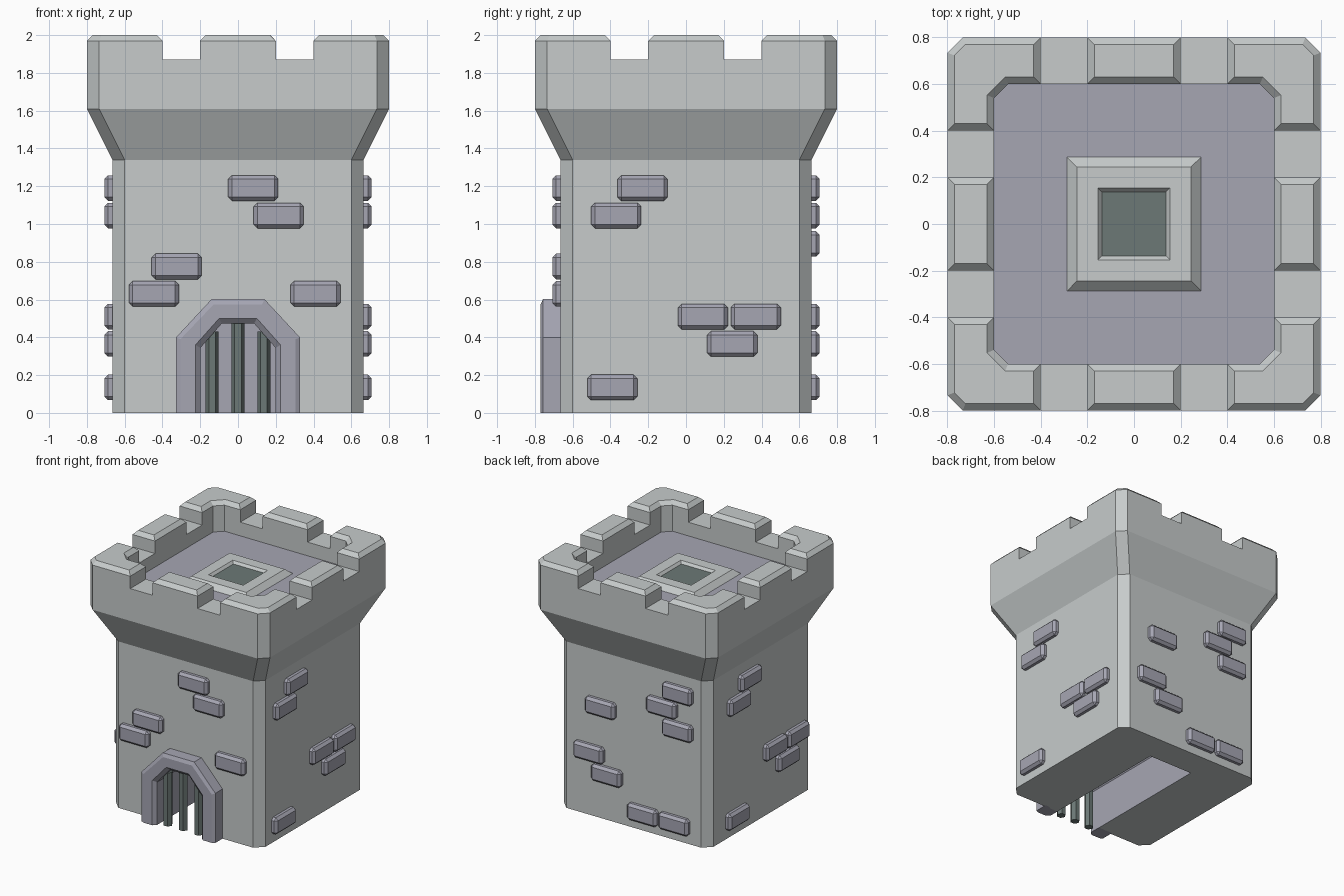
import bpy, bmesh, math
from mathutils import Matrix, Vector

if "Cube" in bpy.data.objects:
    bpy.data.objects.remove(bpy.data.objects["Cube"])


def material(name, rgb):
    m = bpy.data.materials.new(name)
    m.diffuse_color = (*rgb, 1)
    m.use_nodes = True
    m.node_tree.nodes["Principled BSDF"].inputs["Base Color"].default_value = m.diffuse_color
    return m


STONE = material("pale_stone", (0.57, 0.60, 0.60))
BRICK = material("lilac_stone", (0.38, 0.38, 0.45))
IRON = material("dark_iron", (0.15, 0.19, 0.18))


def finish(name, bm, *mats):
    bmesh.ops.recalc_face_normals(bm, faces=bm.faces)
    me = bpy.data.meshes.new(name)
    bm.to_mesh(me)
    bm.free()
    for m in mats:
        me.materials.append(m)
    ob = bpy.data.objects.new(name, me)
    bpy.context.collection.objects.link(ob)
    return ob


def loft(bm, rings):
    """Skin closed rings of points; returns the first and last cap."""
    vs = [[bm.verts.new(p) for p in r] for r in rings]
    n = len(vs[0])
    for a, b in zip(vs, vs[1:]):
        for i in range(n):
            j = (i + 1) % n
            bm.faces.new((a[i], a[j], b[j], b[i]))
    return bm.faces.new(vs[0]), bm.faces.new(vs[-1])


def octagon(h, c, z):
    q = [(h, -c), (h, c), (c, h), (-c, h), (-h, c), (-h, -c), (-c, -h), (c, -h)]
    return [(x, y, z) for x, y in q]


def square(h, z):
    return [(-h, -h, z), (h, -h, z), (h, h, z), (-h, h, z)]


def arch(w, spring, t, top, y, base=0):
    half = [(w, base), (w, spring), (t, top)]
    return [(x, y, z) for x, z in half] + [(-x, y, z) for x, z in reversed(half)]


# Tower body: shaft, flared parapet and sunken roof
ROOF = 1.76
bm = bmesh.new()
_, roof = loft(bm, [octagon(.665, .6, 0), octagon(.665, .6, 1.34), octagon(.8, .735, 1.61),
                    octagon(.8, .735, 1.87), octagon(.6, .54, 1.87), octagon(.6, .54, ROOF)])
roof.material_index = 1
body = finish("tower_body", bm, STONE, BRICK)

# Passage behind the gate, open at the bottom
bm = bmesh.new()
loft(bm, [arch(.2, .345, .085, .475, y, -.1) for y in (-.9, .43)])
cutter = finish("passage_cutter", bm, BRICK)
cutter.hide_render = True
mod = body.modifiers.new("passage", 'BOOLEAN')
mod.operation, mod.solver, mod.object = 'DIFFERENCE', 'EXACT', cutter
mod.material_mode = 'TRANSFER'
bpy.context.view_layer.objects.active = body
bpy.ops.object.modifier_apply(modifier=mod.name)
bpy.data.objects.remove(cutter)

# Merlons: one corner and one middle block per side, with bevelled tops
CORNER = [(.4, .6), (.54, .6), (.6, .54), (.6, .4), (.8, .4), (.8, .735), (.735, .8), (.4, .8)]
MIDDLE = [(-.2, .6), (.2, .6), (.2, .8), (-.2, .8)]
for name, plan in (("corner_merlon", CORNER), ("middle_merlon", MIDDLE)):
    for k in range(4):
        bm = bmesh.new()
        base, top = loft(bm, [[(x, y, z) for x, y in plan] for z in (1.87, 1.97)])
        bm.faces.remove(base)
        bmesh.ops.recalc_face_normals(bm, faces=bm.faces)
        if top.normal.z < 0:
            bmesh.ops.reverse_faces(bm, faces=bm.faces)
        bmesh.ops.inset_region(bm, faces=[top], thickness=.03, depth=0, use_even_offset=True)
        for v in top.verts:
            v.co.z = 2.0
        bm.transform(Matrix.Rotation(k * math.pi / 2, 4, 'Z'))
        finish(f"{name}_{k}", bm, STONE)

# Roof hatch frame with a dark panel
bm = bmesh.new()
base, panel = loft(bm, [square(.287, ROOF), square(.245, 1.80), square(.155, 1.80), square(.138, 1.78)])
panel.material_index = 1
bm.faces.remove(base)
finish("roof_hatch", bm, STONE, IRON)

# Gate surround: arch cross-section swept round from wall to reveal
bm = bmesh.new()
rings = [arch(.328, .4, .14, .602, -.65), arch(.328, .4, .14, .602, -.757),
         arch(.305, .39, .128, .575, -.77), arch(.225, .36, .1, .5, -.77),
         arch(.199, .344, .085, .474, -.745), arch(.199, .344, .085, .474, -.65)]
vs = [[bm.verts.new(p) for p in r] for r in rings]
for a, b in zip(vs, vs[1:] + vs[:1]):
    for i in range(5):
        bm.faces.new((a[i], a[i + 1], b[i + 1], b[i]))
for end in (0, 5):
    bm.faces.new([r[end] for r in vs])
finish("gate_surround", bm, BRICK)

# Gate bars
for i, (x, h) in enumerate(((-.137, .43), (0, .49), (.137, .43))):
    bm = bmesh.new()
    loft(bm, [[(x + .035 * math.cos(a * math.pi / 3), -.695 + .035 * math.sin(a * math.pi / 3), z)
               for a in range(6)] for z in (0, h)])
    finish(f"gate_bar_{i}", bm, IRON)

# Raised bricks: (offset to the viewer's right, height) for each wall
SIDE = [(-.23, 1.19), (-.37, 1.045), (.09, .51), (.37, .51), (.245, .365), (-.39, .135)]
WALLS = {
    "front": [(.08, 1.19), (.215, 1.045), (-.325, .775), (-.445, .63), (.41, .63)],
    "right": SIDE,
    "back": [(-.285, .895), (.4, 1.19), (.26, 1.045), (.4, .895),
             (-.39, .51), (-.23, .365), (.09, .135), (.37, .135)],
    "left": [(u + .075, z) for u, z in SIDE],
}
for k, (wall, bricks) in enumerate(WALLS.items()):
    turn = Matrix.Rotation(k * math.pi / 2, 4, 'Z')
    for i, (u, z) in enumerate(bricks):
        bm = bmesh.new()
        bmesh.ops.create_cube(bm, size=1)
        bmesh.ops.scale(bm, vec=(.265, .08, .135), verts=bm.verts)
        bmesh.ops.bevel(bm, geom=bm.edges[:], offset=.02, segments=1, affect='EDGES')
        bm.transform(turn @ Matrix.Translation(Vector((u, -.668, z))))
        finish(f"{wall}_brick_{i}", bm, BRICK)
